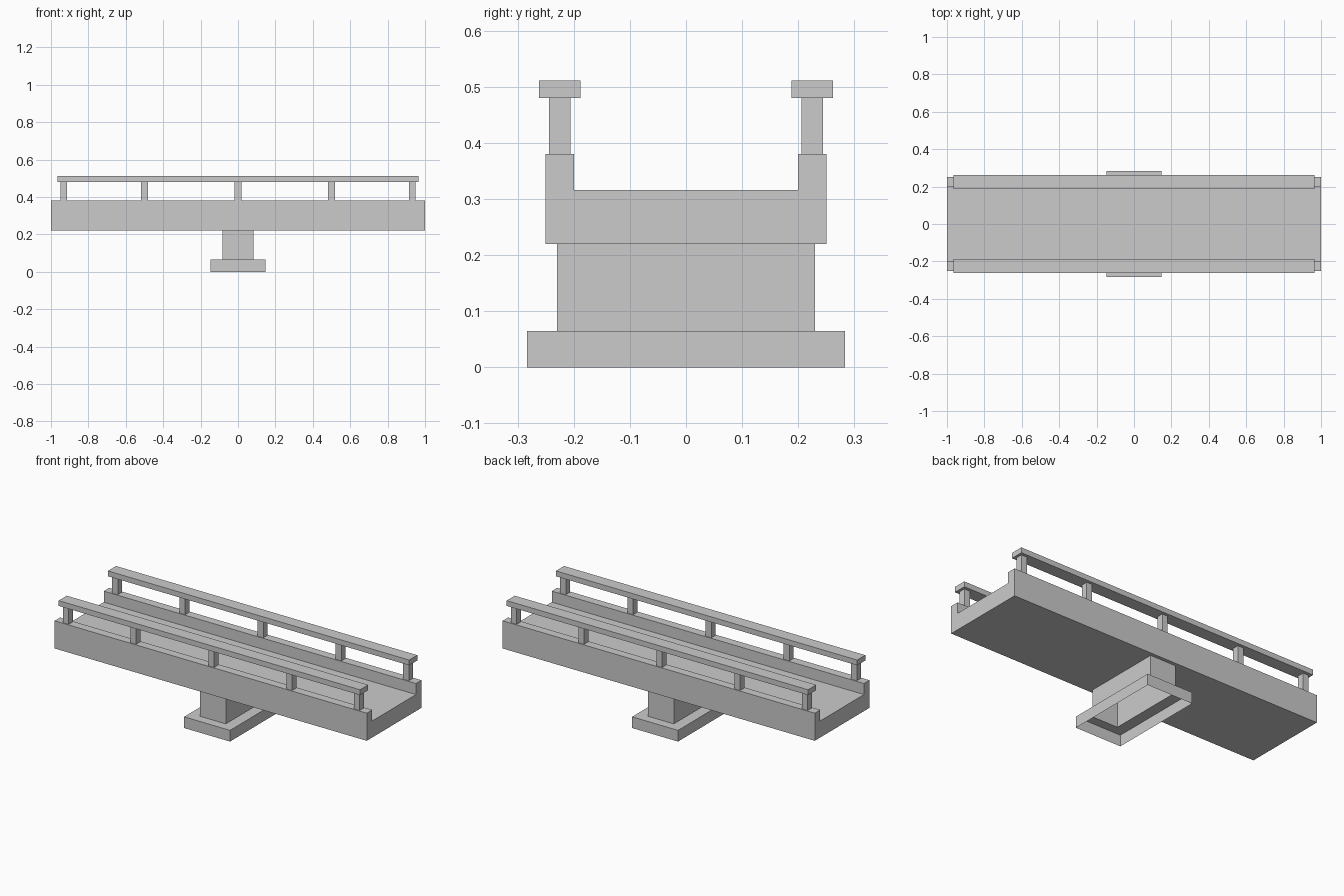
import bpy, bmesh

if "Cube" in bpy.data.objects:
    bpy.data.objects.remove(bpy.data.objects["Cube"])


def finish(name, bm):
    me = bpy.data.meshes.new(name)
    bm.to_mesh(me)
    bm.free()
    ob = bpy.data.objects.new(name, me)
    bpy.context.collection.objects.link(ob)
    return ob


def add_box(bm, x, y, z0, z1, sx, sy):
    verts = bmesh.ops.create_cube(bm, size=1)["verts"]
    bmesh.ops.scale(bm, vec=(sx, sy, z1 - z0), verts=verts)
    bmesh.ops.translate(bm, vec=(x, y, (z0 + z1) / 2), verts=verts)


def mirror_y(ob):
    mod = ob.modifiers.new("mirror", "MIRROR")
    mod.use_axis = (False, True, False)
    mod.use_mirror_merge = False


# Deck: U-shaped section with raised curbs, extruded along x
profile = [(-.25, .22), (.25, .22), (.25, .38), (.20, .38),
           (.20, .316), (-.20, .316), (-.20, .38), (-.25, .38)]
bm = bmesh.new()
face = bm.faces.new([bm.verts.new((-1, y, z)) for y, z in profile])
ext = bmesh.ops.extrude_face_region(bm, geom=[face], use_keep_orig=True)
bmesh.ops.translate(bm, vec=(2, 0, 0),
                    verts=[g for g in ext["geom"] if isinstance(g, bmesh.types.BMVert)])
bmesh.ops.recalc_face_normals(bm, faces=bm.faces)
finish("deck", bm)

# Pier and footing: one stepped shell, open underneath
bm = bmesh.new()
rings = []
for hx, hy, z in [(.147, .283, 0), (.147, .283, .065), (.083, .23, .065), (.083, .23, .22)]:
    rings.append([bm.verts.new((sx * hx, sy * hy, z))
                  for sx, sy in [(-1, -1), (1, -1), (1, 1), (-1, 1)]])
for low, high in zip(rings, rings[1:]):
    for i in range(4):
        j = (i + 1) % 4
        bm.faces.new((low[i], low[j], high[j], high[i]))
finish("pier_and_footing", bm)

# Railing posts along each curb
bm = bmesh.new()
for x in (-.932, -.5, 0, .5, .932):
    add_box(bm, x, .225, .38, .48, .036, .039)
mirror_y(finish("railing_posts", bm))

# Handrails on top of the posts
bm = bmesh.new()
add_box(bm, 0, .225, .48, .511, 1.93, .074)
mirror_y(finish("handrails", bm))
